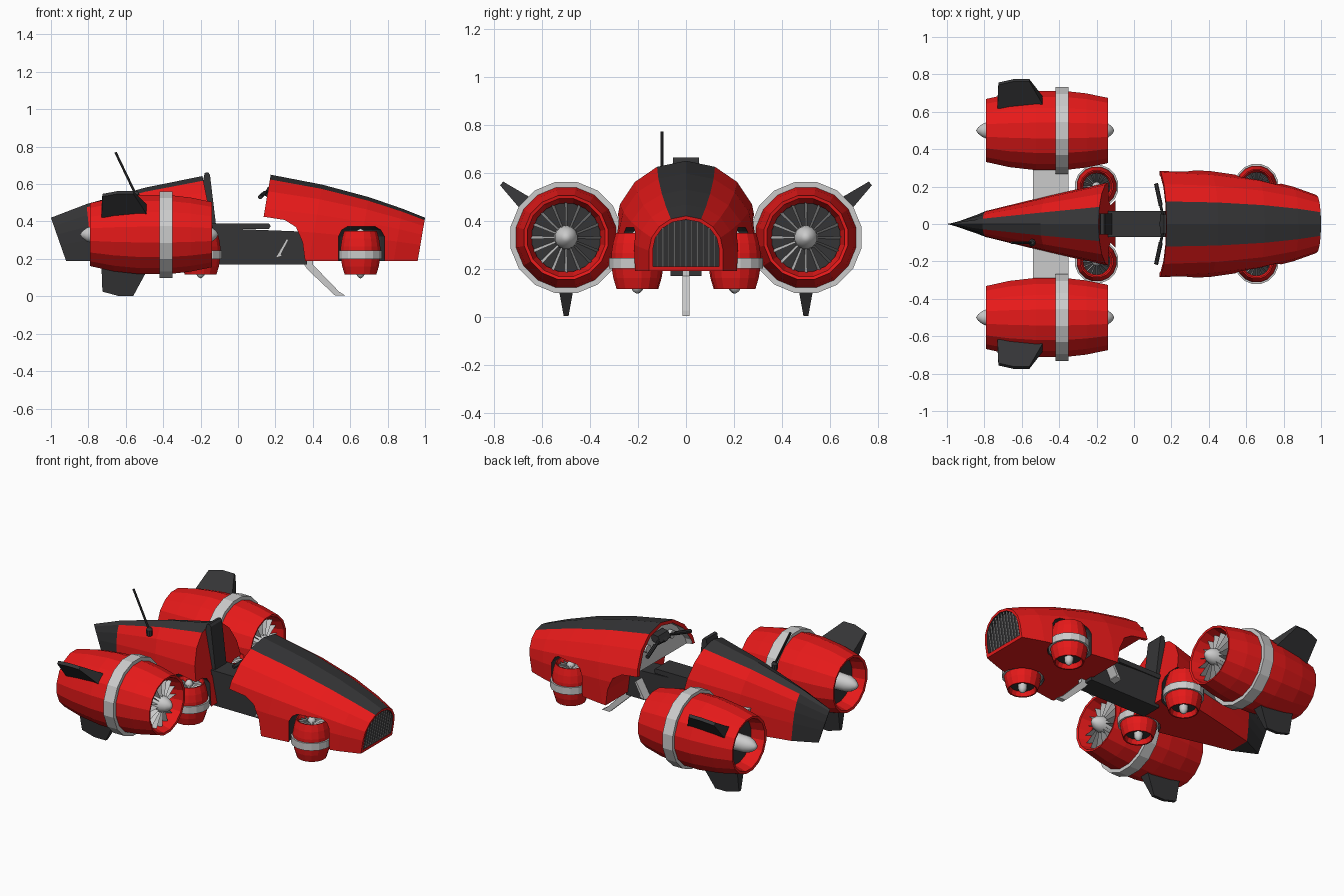
import bpy, bmesh
from math import cos, sin, pi, radians
from mathutils import Matrix, Vector

if "Cube" in bpy.data.objects:
    bpy.data.objects.remove(bpy.data.objects["Cube"])


def material(name, rgb):
    m = bpy.data.materials.new(name)
    m.diffuse_color = (*rgb, 1)
    m.use_nodes = True
    m.node_tree.nodes["Principled BSDF"].inputs["Base Color"].default_value = m.diffuse_color
    return m


RED = material("red_paint", (0.8, 0.01, 0.01))
DARK = material("dark_trim", (0.035, 0.035, 0.037))
GREY = material("bare_metal", (0.6, 0.6, 0.6))


def make(name, verts, faces, mats, idx=None, matrix=None, smooth=False):
    bm = bmesh.new()
    vs = [bm.verts.new(v) for v in verts]
    for i, f in enumerate(faces):
        face = bm.faces.new([vs[j] for j in f])
        face.material_index = idx[i] if idx else 0
        face.smooth = smooth
    if matrix:
        bm.transform(matrix)
    bmesh.ops.remove_doubles(bm, verts=bm.verts, dist=1e-5)
    bmesh.ops.recalc_face_normals(bm, faces=bm.faces)
    me = bpy.data.meshes.new(name)
    bm.to_mesh(me)
    bm.free()
    for m in mats:
        me.materials.append(m)
    ob = bpy.data.objects.new(name, me)
    bpy.context.collection.objects.link(ob)
    return ob


def bridge(rows, n):
    return [(r * n + j, r * n + (j + 1) % n, (r + 1) * n + (j + 1) % n, (r + 1) * n + j)
            for r in range(rows - 1) for j in range(n)]


def prism(name, pts, y0, y1, mat, matrix=None):
    """Side profile (x, z) extruded across y."""
    n = len(pts)
    verts = [(x, y, z) for y in (y0, y1) for x, z in pts]
    faces = bridge(2, n) + [tuple(range(n)), tuple(range(n, 2 * n))]
    return make(name, verts, faces, [mat], matrix=matrix)


def lathe(name, prof, mat, matrix=None, n=16, loop=False, smooth=False):
    """Profile (z, r) revolved around z."""
    prof = prof + prof[:1] if loop else prof
    verts = [(r * cos(2 * pi * j / n + pi / n), r * sin(2 * pi * j / n + pi / n), z)
             for z, r in prof for j in range(n)]
    bm_faces = bridge(len(prof), n)
    # poles collapse to a single vertex, so give them triangles
    verts2, index, remap = [], {}, []
    for v in verts:
        key = tuple(round(c, 6) + 0.0 for c in v)
        if key not in index:
            index[key] = len(verts2)
            verts2.append(v)
        remap.append(index[key])
    faces = [tuple(dict.fromkeys(remap[i] for i in f)) for f in bm_faces]
    return make(name, verts2, [f for f in faces if len(f) > 2], [mat], None, matrix, smooth)


def rod(name, a, b, r, mat, n=8):
    a, b = Vector(a), Vector(b)
    rot = (b - a).to_track_quat('Z', 'Y').to_matrix().to_4x4()
    return lathe(name, [(0, 0), (0, r), ((b - a).length, r), ((b - a).length, 0)],
                 mat, Matrix.Translation(a) @ rot, n)


def arch_loft(name, stations, mats, base=0.19, dark_seg=()):
    """Arched sections (x at top, half width, top z, lean); stripe along the crown."""
    angles = [radians(a) for a in (0, 22, 44, 66, 90, 114, 136, 158, 180)]
    verts = []
    for x, w, top, k in stations:
        spring = base + 0.37 * (top - base)
        sec = [(w, base)] + [(w * cos(t), spring + (top - spring) * sin(t)) for t in angles] + [(-w, base)]
        verts += [(x - k * (top - z), y, z) for y, z in sec]
    n, rows = 11, len(stations)
    faces = bridge(rows, n)
    idx = [int(len(mats) > 1 and (j in (4, 5) or r in dark_seg)) for r in range(rows - 1) for j in range(n)]
    faces += [tuple(range(n)), tuple(range((rows - 1) * n, rows * n))]
    return make(name, verts, faces, mats, idx + [int(0 in dark_seg), 0])


def cut(ob, cutter):
    cutter.hide_render = True
    m = ob.modifiers.new("cut", 'BOOLEAN')
    m.operation, m.object, m.solver = 'DIFFERENCE', cutter, 'EXACT'
    m.material_mode = 'TRANSFER'
    bpy.context.view_layer.objects.active = ob
    bpy.ops.object.modifier_apply(modifier=m.name)
    bpy.data.objects.remove(cutter)


def well(x, y):
    return lathe("well_cutter", [(0.05, 0), (0.05, 0.13), (0.32, 0.13), (0.355, 0.11), (0.372, 0.08), (0.372, 0)],
                 DARK, Matrix.Translation((x, y, 0)))


# Front hood with dashboard recess, leg cut-out, grille opening and fan wells
K = 0.17
hood = arch_loft("front_hood", [(0.175, 0.297, 0.65, K), (0.45, 0.283, 0.597, K), (0.7, 0.247, 0.53, K),
                                (0.88, 0.2, 0.468, K), (1.0, 0.155, 0.42, K)], [RED, DARK])
cut(hood, arch_loft("dash_cutter", [(0.05, 0.278, 0.632, K), (0.215, 0.275, 0.63, K)], [GREY], base=0.18))
cut(hood, prism("leg_cutter", [(0, 0.1), (0.37, 0.1), (0.357, 0.2), (0.345, 0.29), (0.31, 0.37),
                               (0.25, 0.408), (0.14, 0.425), (0, 0.43)], -0.5, 0.5, RED))
cut(hood, arch_loft("grille_cutter", [(0.967, 0.138, 0.405, K), (1.07, 0.138, 0.405, K)], [DARK], base=0.21))
for s in (-1, 1):
    cut(hood, well(0.655, s * 0.215))

# Grille bars
for i in range(-5, 6):
    y = i * 0.024
    top = 0.28 + 0.122 * (1 - (y / 0.14) ** 2) ** 0.5
    rod("grille_bar", (0.953, y, 0.208), (0.99 - K * (0.42 - top), y, top), 0.004, GREY, 6)

# Rear body tapering to a dark tail edge
tail = arch_loft("rear_body", [(-1.0, 0.003, 0.42, -0.35), (-0.81, 0.07, 0.493, -0.1), (-0.5, 0.15, 0.58, -0.15),
                               (-0.19, 0.225, 0.643, -0.2)], [RED, DARK], dark_seg=(0,))
for s in (-1, 1):
    cut(tail, well(-0.2, s * 0.205))

# Seat, seat back and centre beam
prism("centre_beam", [(-0.13, 0.17), (0.37, 0.17), (0.37, 0.345), (-0.14, 0.365)], -0.065, 0.065, DARK)
prism("seat", [(-0.15, 0.36), (0.165, 0.36), (0.175, 0.375), (0.165, 0.39), (-0.15, 0.39)], -0.07, 0.07, DARK)
prism("seat_back", [(-0.16, 0.36), (-0.115, 0.36), (-0.15, 0.65), (-0.16, 0.663), (-0.178, 0.66), (-0.19, 0.6)],
      -0.055, 0.055, DARK)

# Steering bar and dashboard
rod("steering_column", (0.23, 0, 0.5), (0.145, 0, 0.56), 0.02, DARK)
prism("dash_unit", [(0.14, 0.55), (0.16, 0.53), (0.22, 0.56), (0.2, 0.59), (0.16, 0.585)], -0.05, 0.05, DARK)
for s in (-1, 1):
    rod("handlebar", (0.16, s * 0.02, 0.565), (0.14, s * 0.11, 0.55), 0.008, DARK)
    rod("hand_grip", (0.143, s * 0.1, 0.553), (0.118, s * 0.215, 0.53), 0.012, DARK)
    rod("dash_gauge", (0.2, s * 0.12, 0.53), (0.175, s * 0.12, 0.53), 0.025, GREY, 12)
    # Foot pedals
    prism("pedal", [(0.2, 0.205), (0.235, 0.215), (0.23, 0.225), (0.27, 0.3), (0.26, 0.308), (0.212, 0.225)],
          s * 0.065, s * 0.125, GREY)

# Kickstand
prism("kickstand", [(0.34, 0.19), (0.37, 0.145), (0.52, 0.003), (0.575, 0.003), (0.54, 0.025), (0.4, 0.17), (0.4, 0.19)],
      -0.014, 0.014, GREY)

# Antenna
rod("antenna", (-0.54, -0.1, 0.53), (-0.655, -0.1, 0.77), 0.007, DARK)
lathe("antenna_base", [(-0.03, 0), (-0.02, 0.018), (0.015, 0.02), (0.03, 0.01), (0.03, 0)], DARK,
      Matrix.Translation((-0.545, -0.1, 0.53)), 10)


def turbine(name, mat, band):
    """Ducted fan along local z, intake at +z."""
    lathe(name + "_shell", [(-0.325, 0.172), (-0.2, 0.2), (-0.06, 0.216), (0.09, 0.216), (0.21, 0.202), (0.325, 0.178),
                            (0.322, 0.165), (0.25, 0.145), (-0.25, 0.14), (-0.322, 0.157)], RED, mat, loop=True)
    lathe(name + "_core", [(-0.24, 0), (-0.24, 0.144), (0.24, 0.146), (0.24, 0)], DARK, mat)
    b0, b1 = band
    lathe(name + "_band", [(b0, 0.2), (b0, 0.236), (b1, 0.236), (b1, 0.2)], GREY, mat, loop=True)
    lathe(name + "_spinner", [(0.24, 0.05), (0.3, 0.048), (0.33, 0.036), (0.35, 0.018), (0.36, 0)], GREY, mat, smooth=True)
    lathe(name + "_exhaust_cone", [(-0.24, 0.052), (-0.31, 0.049), (-0.345, 0.036), (-0.368, 0.018), (-0.38, 0)],
          GREY, mat, smooth=True)
    verts, faces = [], []
    for i in range(16):
        rot = Matrix.Rotation(2 * pi * i / 16, 3, 'Z')
        verts += [rot @ Vector(p) for p in ((0.04, -0.004, 0.24), (0.146, -0.008, 0.235),
                                            (0.146, 0.006, 0.285), (0.04, 0.004, 0.295))]
        faces.append(tuple(range(4 * i, 4 * i + 4)))
    make(name + "_blades", verts, faces, [GREY], None, mat)


# Main engines with fins and struts
FIN = [(-0.73, 0.17), (-0.725, 0.305), (-0.64, 0.328), (-0.56, 0.328), (-0.485, 0.19), (-0.5, 0.17)]
for s in (-1, 1):
    centre = Matrix.Translation((0, s * 0.5, 0.33))
    turbine("engine", Matrix.Translation((-0.465, s * 0.5, 0.33)) @ Matrix.Rotation(pi / 2, 4, 'Y'), (0.045, 0.115))
    for name, ang in (("lower_fin", 0), ("upper_fin", 130)):
        grow = Matrix.Scale(1.07 if ang else 1.0, 4, (0, 0, 1))
        fin = prism(name, [(x, -r) for x, r in FIN], -0.035, 0.035, DARK,
                    centre @ Matrix.Rotation(radians(s * ang), 4, 'X') @ grow)
        n = len(FIN)
        for side in (0, n):  # thin the tip edge
            out = Matrix.Rotation(radians(s * ang), 3, 'X') @ Vector((0, -0.025 if side else 0.025, 0))
            for i in (1, 2, 3):
                fin.data.vertices[side + i].co += out
prism("engine_strut", [(-0.54, 0.315), (-0.35, 0.315), (-0.35, 0.355), (-0.54, 0.355)], -0.33, 0.33, GREY)

# Lift fans standing upright at the four corners
for x, y in ((0.655, 0.205), (-0.2, 0.2)):
    for s in (-1, 1):
        turbine("lift_fan", Matrix.Translation((x, s * y, 0.2325)) @ Matrix.Diagonal((0.5, 0.5, 0.36, 1)), (-0.09, 0.035))
